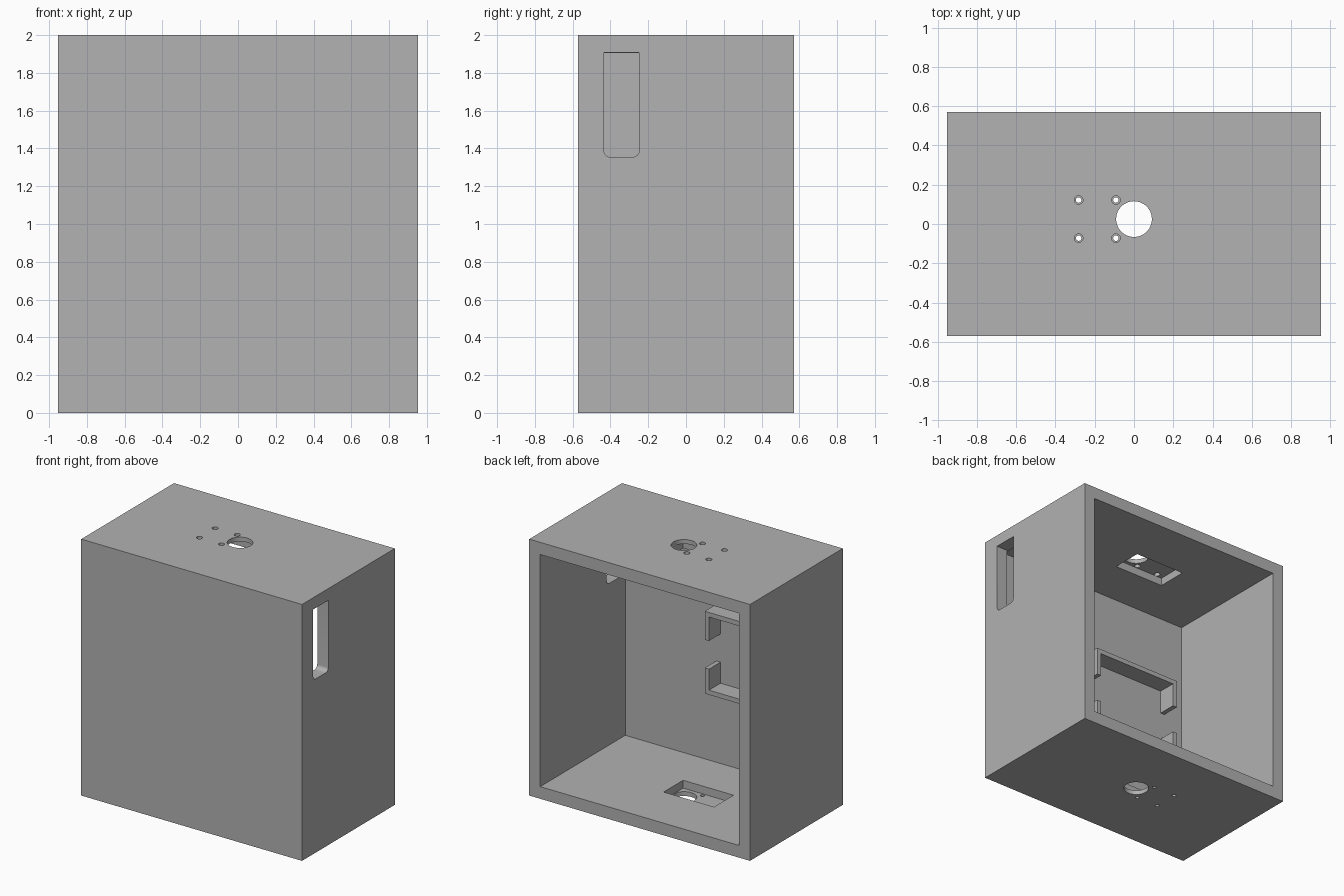
import bpy, bmesh
from mathutils import Matrix, Vector

cube = bpy.data.objects.get("Cube")
if cube:
    bpy.data.objects.remove(cube, do_unlink=True)

grey = bpy.data.materials.new("plain grey")
grey.use_nodes = True
colour = (0.445, 0.445, 0.445, 1)
grey.diffuse_color = colour
grey.node_tree.nodes["Principled BSDF"].inputs["Base Color"].default_value = colour

HX, HY, TOP, WALL = 0.9525, 0.5715, 2.0, 0.095
FLOOR = 0.034                  # plate left under each recess
INNER = -HY + WALL             # inside face of the front wall


def make(name, bm):
    mesh = bpy.data.meshes.new(name)
    bm.to_mesh(mesh)
    bm.free()
    mesh.materials.append(grey)
    obj = bpy.data.objects.new(name, mesh)
    bpy.context.collection.objects.link(obj)
    return obj


def add_box(bm, lo, hi):
    lo, hi = Vector(lo), Vector(hi)
    size = Matrix.Diagonal((*(hi - lo), 1))
    return bmesh.ops.create_cube(bm, size=1, matrix=Matrix.Translation((lo + hi) / 2) @ size)["verts"]


def box(name, lo, hi):
    bm = bmesh.new()
    add_box(bm, lo, hi)
    return make(name, bm)


def drill(name, x, y, z, radius, sides):
    bm = bmesh.new()
    bmesh.ops.create_cone(bm, cap_ends=True, segments=sides, radius1=radius, radius2=radius,
                          depth=0.3, matrix=Matrix.Translation((x, y, z)))
    return make(name, bm)


def cut(target, cutter):
    cutter.hide_render = True
    mod = target.modifiers.new("cut", "BOOLEAN")
    mod.operation, mod.solver, mod.object = "DIFFERENCE", "EXACT", cutter
    bpy.context.view_layer.objects.active = target
    bpy.ops.object.modifier_apply(modifier=mod.name)
    bpy.data.objects.remove(cutter, do_unlink=True)


# Shell, open at the back
shell = box("housing_shell", (-HX, -HY, 0), (HX, HY, TOP))
cut(shell, box("cavity", (-HX + WALL, INNER, WALL), (HX - WALL, HY + 0.1, TOP - WALL)))

# Motor recesses inside the floor and ceiling, with shaft and screw holes
CY = 0.025
for z0, z1, hole_z, screw in ((FLOOR, 0.2, 0, 0.014),
                              (TOP - 0.2, TOP - FLOOR, TOP, 0.022)):
    cut(shell, box("recess", (-0.343, CY - 0.12, z0), (0.0915, CY + 0.12, z1)))
    cut(shell, drill("shaft_hole", 0, CY, hole_z, 0.091, 48))
    for x in (-0.282, -0.092):
        for side in (-1, 1):
            cut(shell, drill("screw_hole", x, CY + side * 0.097, hole_z, screw, 20))

# Cable slot in the side wall, rounded at the bottom
bm = bmesh.new()
add_box(bm, (HX - WALL - 0.01, -0.434, 1.355), (HX + 0.1, -0.248, 1.908))
low = [e for e in bm.edges if all(v.co.z < 1.4 for v in e.verts)
       and abs(e.verts[0].co.x - e.verts[1].co.x) > 0.05]
bmesh.ops.bevel(bm, geom=low, offset=0.032, segments=6, profile=0.5, affect="EDGES")
cut(shell, make("slot", bm))

# Board holder on the inside of the front wall: a frame with gaps in its sides
X0, X1, Z0, Z1, BAR = -0.692, 0.072, 0.685, 1.327, 0.036
RIM = INNER + 0.142
holder = box("board_holder", (X0, INNER - 0.005, Z0), (X1, RIM, Z1))
cut(holder, box("holder_opening", (X0 + BAR, INNER - 0.1, Z0 + BAR), (X1 - BAR, RIM + 0.1, Z1 - BAR)))
cut(holder, box("holder_gap", (X0 - 0.1, INNER - 0.1, 0.885), (X1 + 0.1, RIM + 0.1, 1.105)))

for obj in (shell, holder):
    bpy.ops.object.select_all(action="DESELECT")
    obj.select_set(True)
    bpy.context.view_layer.objects.active = obj
    bpy.ops.object.shade_smooth_by_angle(angle=0.5)
